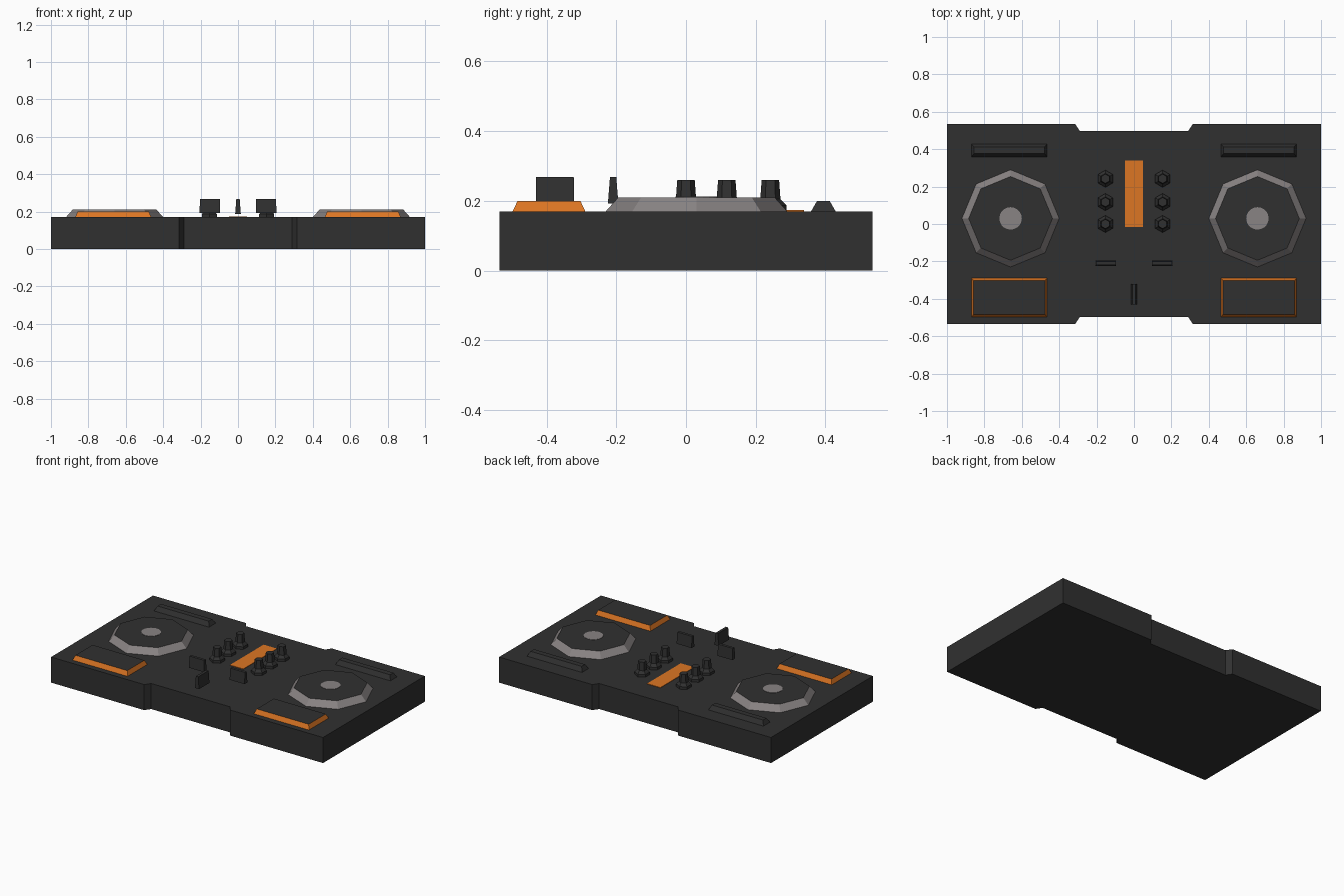
import bpy, math

if "Cube" in bpy.data.objects:
    bpy.data.objects.remove(bpy.data.objects["Cube"])


def material(name, rgb):
    m = bpy.data.materials.new(name)
    m.diffuse_color = (*rgb, 1)
    m.use_nodes = True
    m.node_tree.nodes["Principled BSDF"].inputs["Base Color"].default_value = m.diffuse_color
    return m


DARK = material("charcoal", (0.030, 0.030, 0.030))
ORANGE = material("orange", (0.72, 0.18, 0.017))
GREY = material("warm_grey", (0.25, 0.23, 0.23))


def loft(name, rings, side, top=None):
    """Join equal-sized rings of points into a closed solid; the top cap may have its own colour."""
    n = len(rings[0])
    verts = [p for ring in rings for p in ring]
    faces = [tuple(reversed(range(n)))]
    for r in range(len(rings) - 1):
        a, b = r * n, (r + 1) * n
        faces += [(a + i, a + (i + 1) % n, b + (i + 1) % n, b + i) for i in range(n)]
    faces.append(tuple(range(len(verts) - n, len(verts))))
    mesh = bpy.data.meshes.new(name)
    mesh.from_pydata(verts, [], faces)
    mesh.materials.append(side)
    if top:
        mesh.materials.append(top)
        mesh.polygons[-1].material_index = 1
    ob = bpy.data.objects.new(name, mesh)
    bpy.context.collection.objects.link(ob)
    return ob


def rect(x, y, z, w, d):
    return [(x + sx * w / 2, y + sy * d / 2, z)
            for sx, sy in ((-1, -1), (1, -1), (1, 1), (-1, 1))]


def polygon(x, y, z, r, n, turn=0.0):
    return [(x + r * math.cos(turn + i * math.tau / n),
             y + r * math.sin(turn + i * math.tau / n), z) for i in range(n)]


TOP = 0.17

# Body with shallow notches at the middle of the front and back
half = [(-1, -0.535), (-0.315, -0.535), (-0.29, -0.498),
        (0.29, -0.498), (0.315, -0.535), (1, -0.535)]
outline = half + [(-x, -y) for x, y in half]
loft("body", [[(x, y, z) for x, y in outline] for z in (0, TOP)], DARK)

# Central display strip
loft("level_strip", [rect(0, 0.162, z, 0.098, 0.354) for z in (TOP, TOP + 0.003)], ORANGE)

# Crossfader cap, standing just clear of the deck
loft("crossfader", [rect(0, -0.376, 0.188, 0.03, 0.11),
                    rect(0, -0.376, 0.268, 0.018, 0.108)], DARK)

for s, side in ((-1, "left"), (1, "right")):
    # Jog wheel: sloped grey rim, dark top, grey hub
    x, y = s * 0.66, 0.03
    loft(side + "_jog_wheel", [polygon(x, y, TOP, 0.26, 8),
                               polygon(x, y, 0.21, 0.224, 8)], GREY, DARK)
    loft(side + "_jog_hub", [polygon(x, y, z, 0.06, 20) for z in (0.21, 0.212)], GREY)

    # Pad block with orange sides
    x = s * 0.667
    loft(side + "_pad_block", [rect(x, -0.393, TOP, 0.405, 0.208),
                               rect(x, -0.393, 0.20, 0.382, 0.18)], ORANGE, DARK)

    # Rear button bar
    loft(side + "_rear_bar", [rect(x, 0.394, TOP, 0.405, 0.07),
                              rect(x, 0.394, 0.20, 0.376, 0.036)], DARK)

    # Channel fader cap
    loft(side + "_channel_fader", [rect(s * 0.15, -0.209, 0.193, 0.11, 0.03),
                                   rect(s * 0.15, -0.209, 0.268, 0.108, 0.018)], DARK)

    # Hexagonal knobs with a wide skirt
    for i, y in enumerate((0.0, 0.117, 0.242)):
        profile = ((0.046, TOP), (0.046, 0.187), (0.029, 0.205), (0.025, 0.26))
        loft(f"{side}_knob_{i + 1}",
             [polygon(s * 0.153, y, z, r, 6, math.pi / 2) for r, z in profile], DARK)
